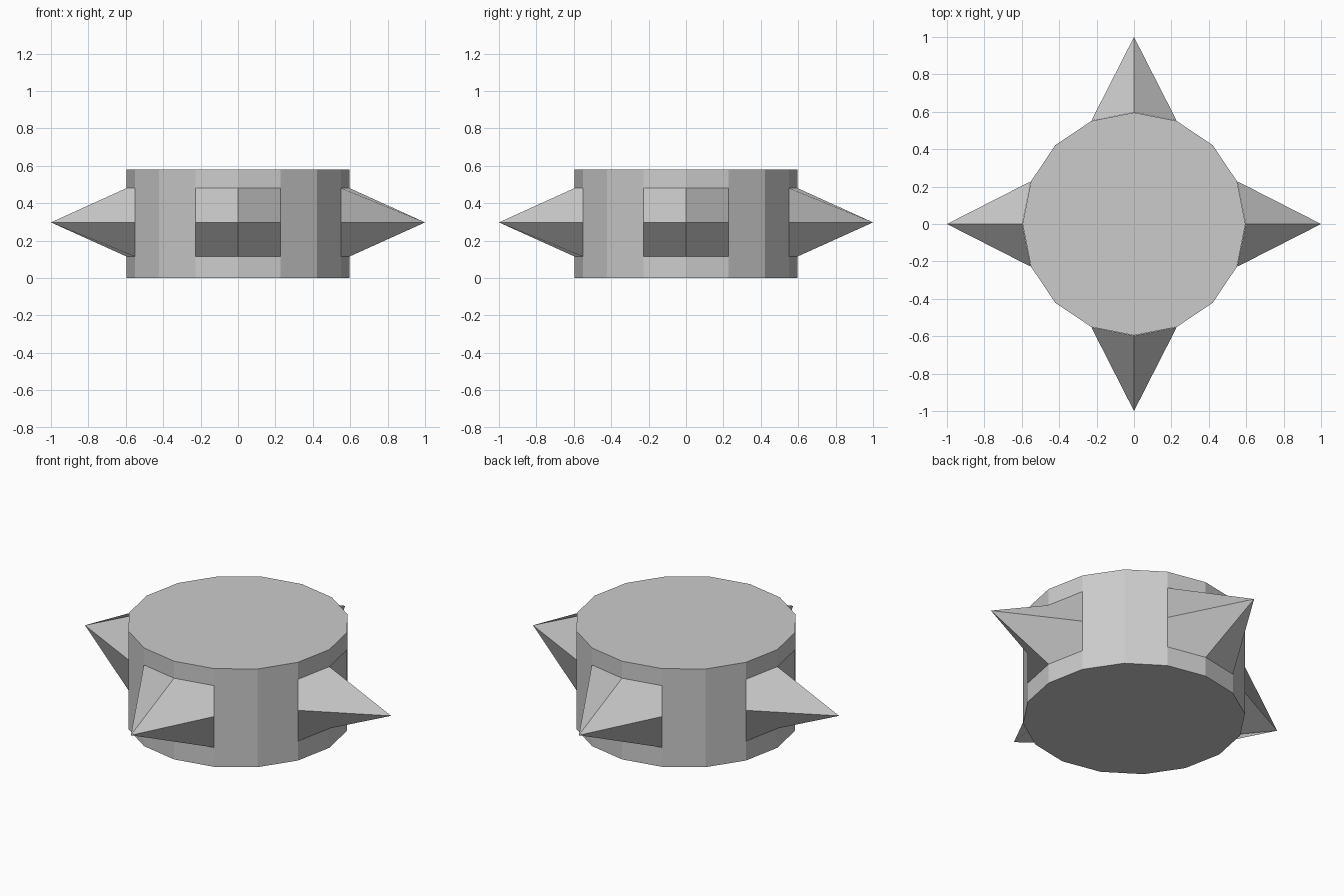
import bpy, bmesh
from math import sin, cos, pi

if "Cube" in bpy.data.objects:
    bpy.data.objects.remove(bpy.data.objects["Cube"])

R, H = 0.596, 0.58           # drum radius and height
LOW, MID, TOP = 0.115, 0.297, 0.48  # spike base levels


def finish(bm, name):
    mesh = bpy.data.meshes.new(name)
    bm.to_mesh(mesh)
    bm.free()
    obj = bpy.data.objects.new(name, mesh)
    bpy.context.collection.objects.link(obj)
    return obj


# 16-sided drum
bm = bmesh.new()
bmesh.ops.create_cone(bm, cap_ends=True, segments=16, radius1=R, radius2=R, depth=H)
bmesh.ops.translate(bm, verts=bm.verts, vec=(0, 0, H / 2))
finish(bm, "drum")


# Spike: 2x2 patch of the drum wall with its centre pulled outward
def spike(name, angle):
    bm = bmesh.new()
    grid = []
    for z in (LOW, MID, TOP):
        row = []
        for i in (-1, 0, 1):
            r = 1.0 if (i == 0 and z == MID) else R + 0.001
            a = angle + i * pi / 8
            row.append(bm.verts.new((r * cos(a), r * sin(a), z)))
        grid.append(row)
    for j in range(2):
        for i in range(2):
            # start corner sets the fold direction of the bent quads
            bm.faces.new((grid[j][i + 1], grid[j + 1][i + 1], grid[j + 1][i], grid[j][i]))
    return finish(bm, name)


for k, side in enumerate(("right", "back", "left", "front")):
    spike(side + "_spike", k * pi / 2)
